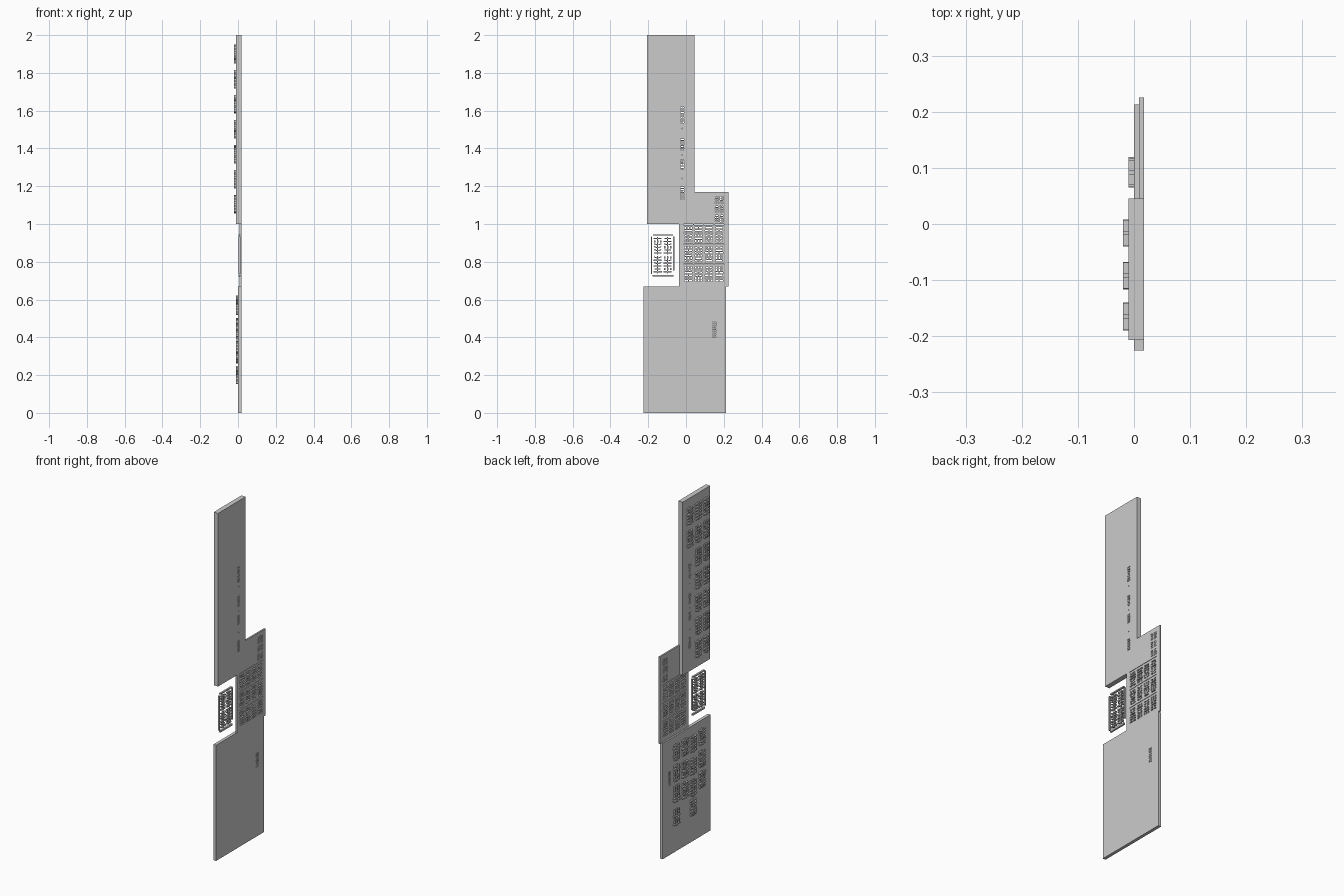
import bpy, bmesh, random
from mathutils import Matrix, Vector

random.seed(7)
if "Cube" in bpy.data.objects:
    bpy.data.objects.remove(bpy.data.objects["Cube"], do_unlink=True)

grey = bpy.data.materials.new("plain grey")
grey.use_nodes = True
grey.diffuse_color = (0.6, 0.6, 0.6, 1)
grey.node_tree.nodes["Principled BSDF"].inputs["Base Color"].default_value = (0.6, 0.6, 0.6, 1)


def finish(name, bm):
    bmesh.ops.recalc_face_normals(bm, faces=bm.faces[:])
    mesh = bpy.data.meshes.new(name)
    bm.to_mesh(mesh)
    bm.free()
    mesh.materials.append(grey)
    obj = bpy.data.objects.new(name, mesh)
    bpy.context.scene.collection.objects.link(obj)
    return obj


def slab(name, x0, x1, outline):
    """Extrude a (y, z) outline along x."""
    bm = bmesh.new()
    face = bm.faces.new([bm.verts.new((x0, y, z)) for y, z in outline])
    out = bmesh.ops.extrude_face_region(bm, geom=[face])
    verts = [g for g in out["geom"] if isinstance(g, bmesh.types.BMVert)]
    bmesh.ops.translate(bm, verts=verts, vec=(x1 - x0, 0, 0))
    return finish(name, bm)


def rect(y0, y1, z0, z1):
    return [(y0, z0), (y1, z0), (y1, z1), (y0, z1)]


def bars(name, x0, x1, boxes):
    """One object from many (y, z, width, height, tilt) bars."""
    bm = bmesh.new()
    for y, z, w, h, tilt in boxes:
        place = (Matrix.Translation(Vector(((x0 + x1) / 2, y, z)))
                 @ Matrix.Rotation(tilt, 4, "X")
                 @ Matrix.Diagonal((x1 - x0, w, h, 1)))
        bmesh.ops.create_cube(bm, size=1, matrix=place)
    return finish(name, bm)


def mark(cy, cz, w, h, rows, thick):
    """Abstract ornament: rows of separate short strokes filling one cell."""
    result, step = [], h / rows
    for r in range(rows):
        z = cz - h / 2 + (r + 0.5) * step
        kind = random.choice(("wide", "pair", "stubs", "slant"))
        if kind == "wide":
            result.append((cy, z, w * random.uniform(0.7, 1), step * thick, 0))
        elif kind == "pair":
            for s in (-1, 1):
                result.append((cy + s * w * 0.26, z, w * 0.4, step * thick, 0))
        elif kind == "stubs":
            for s in (-1, 0, 1):
                result.append((cy + s * w * 0.34, z, w * 0.17, step * 0.75, 0))
        else:
            for s in (-1, 1):
                result.append((cy + s * w * 0.25, z, w * 0.36, step * thick * 0.8, s * 0.35))
    return result


def pierce(target, boxes):
    """Cut strokes right through a slab."""
    cutter = bars(target.name + "_cutter", -0.1, 0.1, boxes)
    cutter.hide_render = True
    cutter.hide_viewport = True
    cutter.display_type = "WIRE"
    mod = target.modifiers.new("pierced strokes", "BOOLEAN")
    mod.operation = "DIFFERENCE"
    mod.solver = "EXACT"
    mod.object = cutter


# Main slabs
FACE = 0.018
upper = slab("upper_slab", -0.01, FACE, rect(-0.207, 0.045, 1.0, 2.0))
lower = slab("lower_slab", 0.0, FACE, rect(-0.225, 0.213, 0.0, 0.668))
middle = slab("middle_panel", 0.009, FACE,
              [(-0.037, 0.668), (0.225, 0.668), (0.225, 1.17),
               (0.045, 1.17), (0.045, 1.0), (-0.037, 1.0)])

# Fine pierced column in the upper slab, with dots between groups
strokes = []
for cz, h in ((1.577, 0.09), (1.42, 0.065), (1.315, 0.055), (1.163, 0.07)):
    strokes += mark(-0.02, cz, 0.02, h, 7, 0.4)
for cz in (1.505, 1.365, 1.24):
    strokes.append((-0.02, cz, 0.005, 0.005, 0))
pierce(upper, strokes)

# Small pierced mark in the lower slab
pierce(lower, mark(0.15, 0.44, 0.022, 0.085, 8, 0.4))

# Pierced grid of the middle panel and the small block above it
strokes = []
for col in range(4):
    y = 0.012 + col * 0.0545
    for row in range(3):
        z = 0.735 + row * 0.105
        strokes += mark(y, z, 0.044, 0.084, 6, 0.5)
        strokes.append((y, z + 0.0525, 0.05, 0.003, 0))
for y in (0.163, 0.189):
    for row in range(3):
        strokes += mark(y, 1.03 + row * 0.048, 0.019, 0.04, 4, 0.4)
pierce(middle, strokes)

# Raised ornament on the upper slab
strokes = []
for y, skip in ((-0.165, 0), (-0.092, 0), (-0.016, 5)):
    for row in range(skip, 7):
        z = 1.105 + row * 0.1325
        strokes += mark(y, z, 0.05, 0.1, 6, 0.5)
        strokes.append((y, z, 0.007, 0.098, 0))
bars("upper_relief", -0.02, -0.0095, strokes)

# Raised ornament on the lower slab
strokes = []
for y, heights in ((-0.14, (0.575, 0.45, 0.33)), (-0.06, (0.565, 0.435, 0.31, 0.2)),
                   (0.015, (0.575, 0.445, 0.325)), (0.092, (0.575, 0.455, 0.335, 0.2))):
    for z in heights:
        strokes += mark(y, z, 0.055, 0.095, 6, 0.5)
        strokes.append((y, z, 0.007, 0.095, 0))
bars("lower_relief", -0.01, 0.0005, strokes)

# Free openwork square beside the middle panel
strokes = [(-0.122, 0.942, 0.105, 0.007, 0), (-0.122, 0.726, 0.11, 0.01, 0),
           (-0.183, 0.835, 0.007, 0.2, 0), (-0.064, 0.845, 0.007, 0.18, 0)]
for y in (-0.15, -0.097):
    for z in (0.785, 0.885):
        strokes += mark(y, z, 0.046, 0.092, 6, 0.42)
        strokes.append((y, z, 0.006, 0.092, 0))
bars("openwork_square", 0.002, 0.012, strokes)
